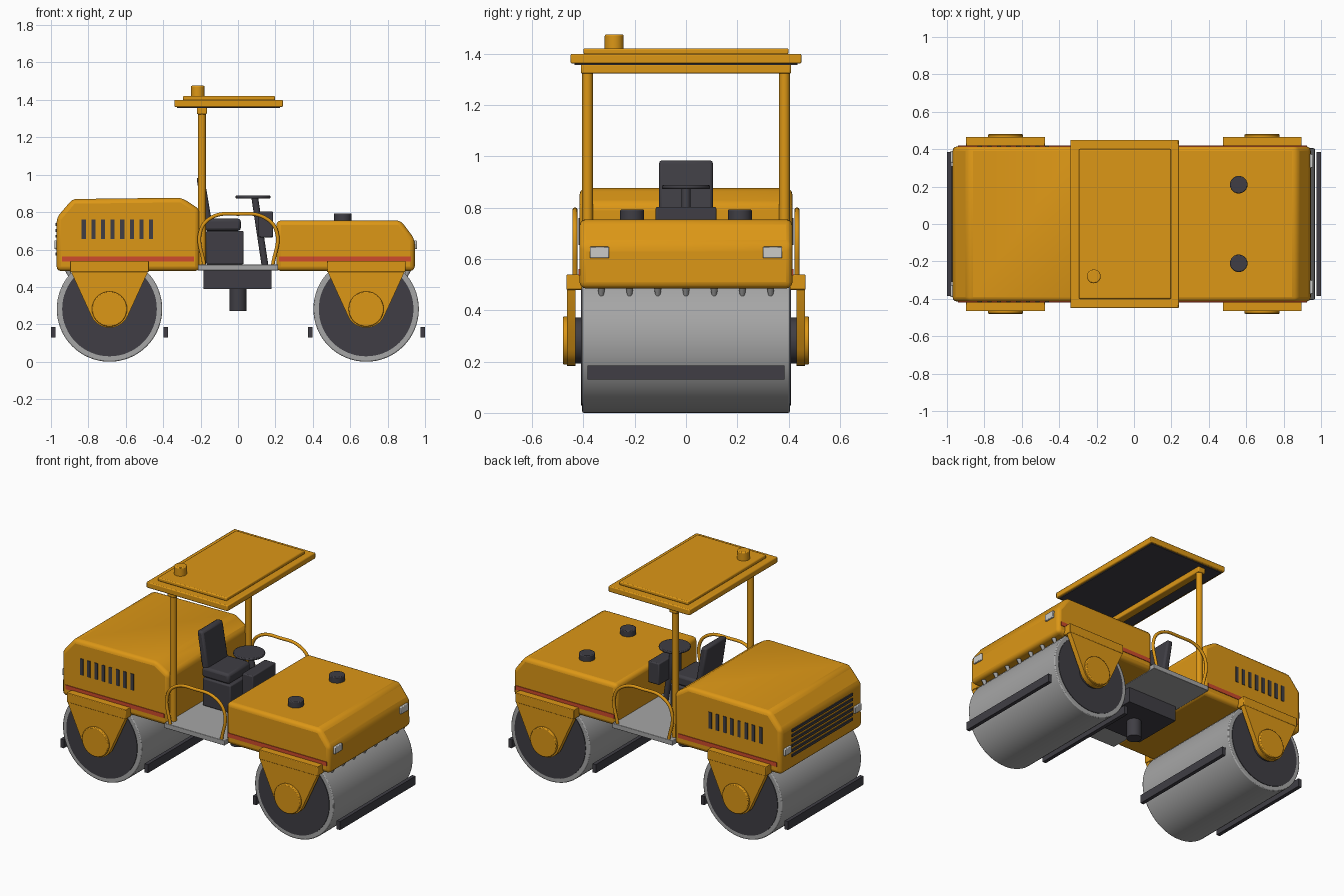
import bpy, bmesh, math
from mathutils import Vector

cube = bpy.data.objects.get("Cube")
if cube:
    bpy.data.objects.remove(cube, do_unlink=True)


def material(name, rgb):
    m = bpy.data.materials.new(name)
    m.use_nodes = True
    m.diffuse_color = (*rgb, 1)
    m.node_tree.nodes["Principled BSDF"].inputs["Base Color"].default_value = (*rgb, 1)
    return m


YELLOW = material("machine_yellow", (0.72, 0.31, 0.008))
DARK = material("dark_grey", (0.05, 0.048, 0.058))
STEEL = material("drum_steel", (0.38, 0.38, 0.38))
RED = material("red_stripe", (0.62, 0.07, 0.025))
LAMP = material("lamp_glass", (0.6, 0.6, 0.58))
made = []


def finish(name, bm, mat, bevel=0.0, segments=2):
    bmesh.ops.recalc_face_normals(bm, faces=bm.faces)
    me = bpy.data.meshes.new(name)
    bm.to_mesh(me)
    bm.free()
    me.materials.append(mat)
    ob = bpy.data.objects.new(name, me)
    bpy.context.collection.objects.link(ob)
    if bevel:
        mod = ob.modifiers.new("bevel", "BEVEL")
        mod.width, mod.segments = bevel, segments
        mod.limit_method, mod.angle_limit = "ANGLE", math.radians(25)
    made.append(ob)
    return ob


def box(name, x, y, z, mat, bevel=0.0):
    """Box from (low, high) ranges on each axis."""
    bm = bmesh.new()
    bmesh.ops.create_cube(bm, size=1)
    for v in bm.verts:
        v.co = Vector([(r[0] + r[1]) / 2 + c * (r[1] - r[0]) for r, c in zip((x, y, z), v.co)])
    return finish(name, bm, mat, bevel)


def rod(name, start, end, radius, mat, sides=32, bevel=0.0, tip=None):
    """Cylinder or cone between two points."""
    a, b = Vector(start), Vector(end)
    bm = bmesh.new()
    bmesh.ops.create_cone(bm, cap_ends=True, segments=sides, radius1=radius,
                          radius2=radius if tip is None else tip, depth=(b - a).length)
    turn = (b - a).to_track_quat("Z", "Y")
    for v in bm.verts:
        v.co = turn @ v.co + (a + b) / 2
    return finish(name, bm, mat, bevel)


def prism(name, profile, y0, y1, mat, bevel=0.0, segments=2):
    """Side profile in x and z, extruded along y."""
    bm = bmesh.new()
    face = bm.faces.new([bm.verts.new((x, y0, z)) for x, z in profile])
    new = bmesh.ops.extrude_face_region(bm, geom=[face])["geom"]
    bmesh.ops.translate(bm, vec=(0, y1 - y0, 0),
                        verts=[g for g in new if isinstance(g, bmesh.types.BMVert)])
    return finish(name, bm, mat, bevel, segments)


def span(side, near, far):
    return sorted((side * near, side * far))


SIDES = (("left", 1), ("right", -1))

# Engine hood and front tank body
prism("engine_body", [(-0.97, 0.485), (-0.97, 0.77), (-0.885, 0.87), (-0.3, 0.877),
                      (-0.205, 0.815), (-0.205, 0.485)], -0.415, 0.415, YELLOW, 0.025, 3)
prism("front_body", [(0.205, 0.485), (0.205, 0.755), (0.87, 0.755), (0.945, 0.655),
                     (0.945, 0.485)], -0.415, 0.415, YELLOW, 0.025, 3)

# Drums, yokes, scrapers and spray nozzles
R = 0.282
for end, cx, out in (("rear", -0.687, -1), ("front", 0.685, 1)):
    rod(end + "_drum", (cx, -0.405, R), (cx, 0.405, R), R, STEEL, 64, 0.006)
    rod(end + "_drum_disc", (cx, -0.409, R), (cx, 0.409, R), 0.253, DARK, 64)
    rod(end + "_axle", (cx, -0.435, R), (cx, 0.435, R), 0.09, DARK)
    arc = [(cx + 0.105 * math.cos(math.radians(t)), R + 0.1 * math.sin(math.radians(t)))
           for t in range(-160, -19, 14)]
    plate = [(cx - 0.21, 0.54), (cx - 0.205, 0.48)] + arc + [(cx + 0.205, 0.48), (cx + 0.21, 0.54)]
    for side, s in SIDES:
        prism(f"{end}_{side}_yoke", plate, *span(s, 0.43, 0.464), YELLOW)
        box(f"{end}_{side}_yoke_flange", (cx - 0.21, cx + 0.21), span(s, 0.405, 0.466),
            (0.48, 0.54), YELLOW, 0.004)
        rod(f"{end}_{side}_hub_cap", (cx, s * 0.43, R), (cx, s * 0.48, R), 0.094, YELLOW, 32, 0.005)
    for place, x in (("outer", out * 0.987), ("inner", out * 0.387)):
        box(f"{end}_{place}_scraper", (x - 0.012, x + 0.012), (-0.385, 0.385), (0.13, 0.185), DARK)
    for i in range(-3, 4):
        rod(f"{end}_nozzle", (out * 0.91, i * 0.11, 0.49), (out * 0.895, i * 0.11, 0.45),
            0.015, STEEL, 12, tip=0.008)

# Side stripes, side vents and lamps
for side, s in SIDES:
    for end, x in (("rear", (-0.94, -0.235)), ("front", (0.22, 0.925))):
        box(f"{end}_{side}_stripe", x, span(s, 0.413, 0.419), (0.535, 0.562), RED)
    for i in range(8):
        x = -0.825 + i * 0.0515
        box(f"{side}_vent", (x - 0.011, x + 0.011), span(s, 0.412, 0.419), (0.655, 0.76), DARK)
    box(f"{side}_headlamp", (0.94, 0.957), span(s, 0.3, 0.375), (0.603, 0.648), LAMP, 0.004)
    box(f"{side}_tail_lamp", (-0.982, -0.965), span(s, 0.325, 0.39), (0.603, 0.648), LAMP, 0.004)

# Rear grille slats
for i in range(6):
    z = 0.575 + i * 0.032
    box("rear_grille_slat", (-0.977, -0.968), (-0.31, 0.31), (z - 0.008, z + 0.008), DARK)

# Tank caps
for side, s in SIDES:
    rod(f"{side}_tank_cap", (0.56, s * 0.21, 0.75), (0.56, s * 0.21, 0.793), 0.047, DARK, 24, 0.005)

# Operator platform and articulation joint
box("platform", (-0.215, 0.215), (-0.445, 0.445), (0.488, 0.52), STEEL, 0.003)
box("joint_block", (-0.185, 0.18), (-0.17, 0.17), (0.388, 0.488), DARK)
rod("joint_pin", (0, 0, 0.272), (0, 0, 0.39), 0.045, DARK)

# Seat, console and steering
box("seat_base", (-0.17, 0.03), (-0.12, 0.12), (0.52, 0.7), DARK, 0.008)
box("seat_cushion", (-0.18, 0.015), (-0.115, 0.115), (0.7, 0.765), DARK, 0.015)
prism("seat_back", [(-0.185, 0.75), (-0.14, 0.75), (-0.18, 0.985), (-0.222, 0.985)],
      -0.105, 0.105, DARK, 0.012)
box("console", (0.11, 0.188), (-0.118, 0.118), (0.665, 0.803), DARK, 0.006)
rod("steering_column", (0.145, 0, 0.51), (0.09, 0, 0.875), 0.018, DARK, 16)
rod("steering_wheel", (0.08, 0, 0.873), (0.08, 0, 0.888), 0.094, DARK, 40, 0.005)

# Canopy on two posts
for side, s in SIDES:
    rod(f"{side}_canopy_post", (-0.193, s * 0.384, 0.5), (-0.193, s * 0.384, 1.34), 0.021, YELLOW, 24)
box("canopy_crossbar", (-0.22, -0.166), (-0.41, 0.41), (1.323, 1.36), YELLOW, 0.006)
box("canopy_roof", (-0.34, 0.24), (-0.45, 0.45), (1.362, 1.4), YELLOW, 0.006)
box("canopy_lining", (-0.325, 0.225), (-0.435, 0.435), (1.357, 1.364), DARK)
box("canopy_top_panel", (-0.295, 0.198), (-0.4, 0.4), (1.398, 1.421), YELLOW, 0.006)
rod("beacon", (-0.215, -0.28, 1.415), (-0.215, -0.28, 1.476), 0.037, YELLOW, 32, 0.006)

# Arched guard rails
rail = [(-0.18, 0.51), (-0.2, 0.7), (-0.14, 0.772), (0, 0.79), (0.14, 0.772), (0.205, 0.7), (0.185, 0.51)]
for side, s in SIDES:
    cu = bpy.data.curves.new(f"{side}_guard_rail", "CURVE")
    cu.dimensions = "3D"
    cu.bevel_depth, cu.bevel_resolution, cu.resolution_u = 0.01, 3, 8
    sp = cu.splines.new("BEZIER")
    sp.bezier_points.add(len(rail) - 1)
    for p, (x, z) in zip(sp.bezier_points, rail):
        p.co = (x, s * 0.433, z)
        p.handle_left_type = p.handle_right_type = "AUTO"
    cu.materials.append(YELLOW)
    bpy.context.collection.objects.link(bpy.data.objects.new(f"{side}_guard_rail", cu))

# Smooth rounded parts and keep hard edges
bpy.ops.object.select_all(action="DESELECT")
for ob in made:
    ob.select_set(True)
bpy.context.view_layer.objects.active = made[0]
bpy.ops.object.shade_smooth_by_angle(angle=math.radians(35))
